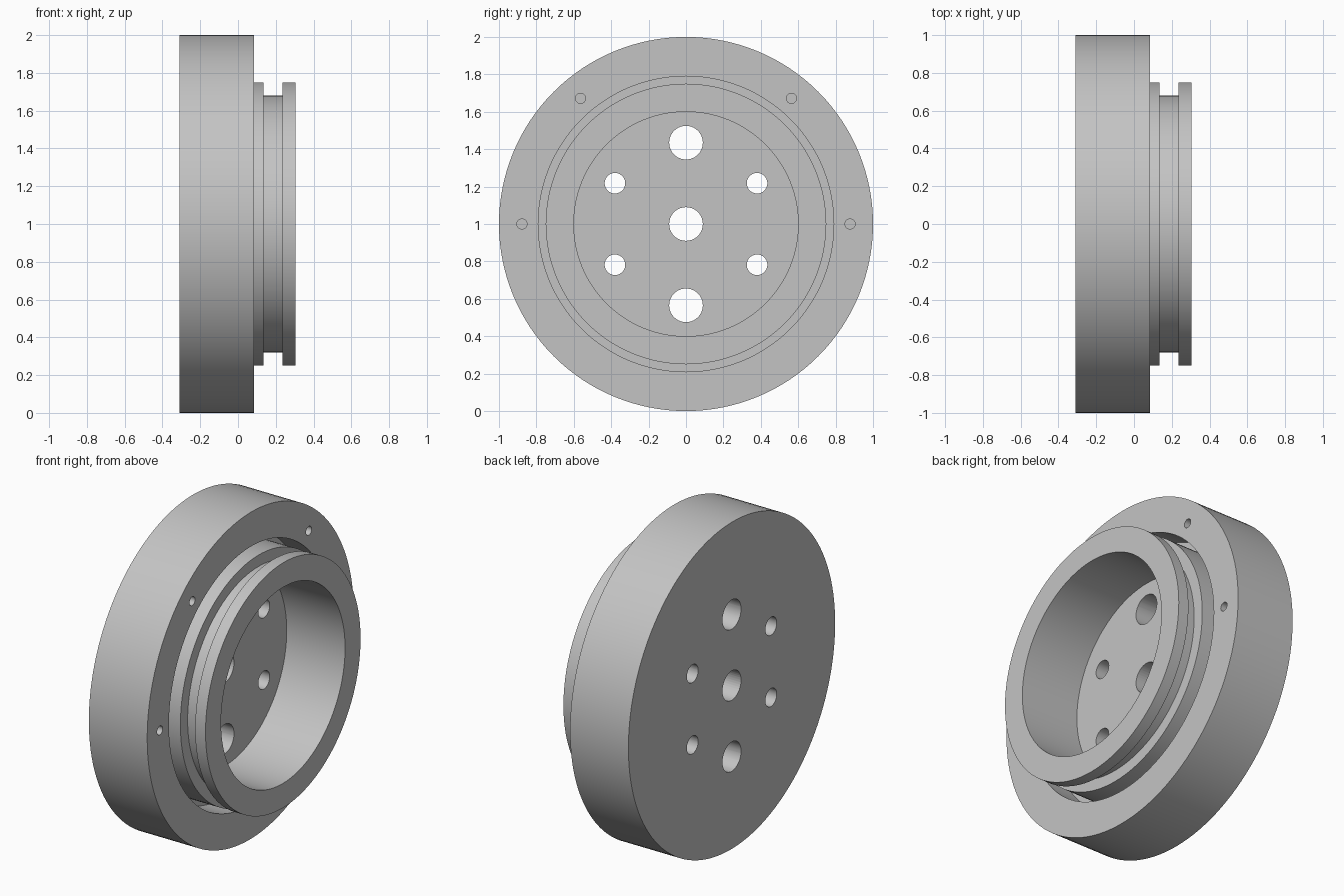
import bpy, bmesh, math
from mathutils import Matrix, Vector

cube = bpy.data.objects.get("Cube")
if cube:
    bpy.data.objects.remove(cube)

metal = bpy.data.materials.new("light_grey_metal")
metal.use_nodes = True
grey = (0.55, 0.55, 0.55, 1)
metal.diffuse_color = grey
metal.node_tree.nodes["Principled BSDF"].inputs["Base Color"].default_value = grey

AXIS_Z = 1.0
BACK, FACE, FRONT, FLOOR = -0.31, 0.085, 0.305, -0.09


def add_object(name, bm):
    bmesh.ops.recalc_face_normals(bm, faces=bm.faces)
    mesh = bpy.data.meshes.new(name)
    bm.to_mesh(mesh)
    bm.free()
    obj = bpy.data.objects.new(name, mesh)
    bpy.context.collection.objects.link(obj)
    return obj


def lathe(name, profile, steps):
    """Spin an (x, radius) profile around the horizontal axis."""
    bm = bmesh.new()
    verts = [bm.verts.new((x, 0, AXIS_Z + r)) for x, r in profile]
    edges = [bm.edges.new(pair) for pair in zip(verts, verts[1:])]
    bmesh.ops.spin(bm, geom=verts + edges, cent=(0, 0, AXIS_Z), axis=(1, 0, 0),
                   angle=math.tau, steps=steps, use_merge=True)
    bmesh.ops.remove_doubles(bm, verts=bm.verts, dist=1e-5)
    return add_object(name, bm)


# Flange disc, ring groove, grooved collar and stepped bore in one profile
body = lathe("flanged_collar", [
    (BACK, 0), (BACK, 1), (FACE, 1),
    (FACE, 0.79), (FLOOR, 0.79), (FLOOR, 0.75),
    (0.135, 0.75), (0.135, 0.68), (0.235, 0.68), (0.235, 0.75),
    (FRONT, 0.75), (FRONT, 0.6), (FLOOR, 0.6), (FLOOR, 0)], 128)
body.data.materials.append(metal)

# Drill positions as (y, z offset, radius, start x, end x)
through = (BACK - 0.1, FLOOR + 0.1)
blind = (FACE - 0.15, FACE + 0.1)
drills = [(0, z, 0.09, *through) for z in (-0.435, 0, 0.435)]
drills += [(y, z, 0.055, *through) for y in (-0.38, 0.38) for z in (-0.218, 0.218)]
drills += [(0.877 * math.cos(a), 0.877 * math.sin(a), 0.027, *blind)
           for a in map(math.radians, (0, 50, 130, 180))]

bm = bmesh.new()
for y, z, radius, start, end in drills:
    place = Matrix.Translation(Vector(((start + end) / 2, y, AXIS_Z + z)))
    bmesh.ops.create_cone(bm, cap_ends=True, segments=40, radius1=radius,
                          radius2=radius, depth=end - start,
                          matrix=place @ Matrix.Rotation(math.pi / 2, 4, "Y"))
cutter = add_object("drill_cutter", bm)
cutter.hide_render = True

# Cut the holes
bpy.ops.object.select_all(action="DESELECT")
bpy.context.view_layer.objects.active = body
body.select_set(True)
cut = body.modifiers.new("drilled_holes", "BOOLEAN")
cut.operation = "DIFFERENCE"
cut.solver = "EXACT"
cut.object = cutter
bpy.ops.object.modifier_apply(modifier=cut.name)
bpy.data.objects.remove(cutter)

bpy.ops.object.shade_smooth_by_angle(angle=math.radians(30))
